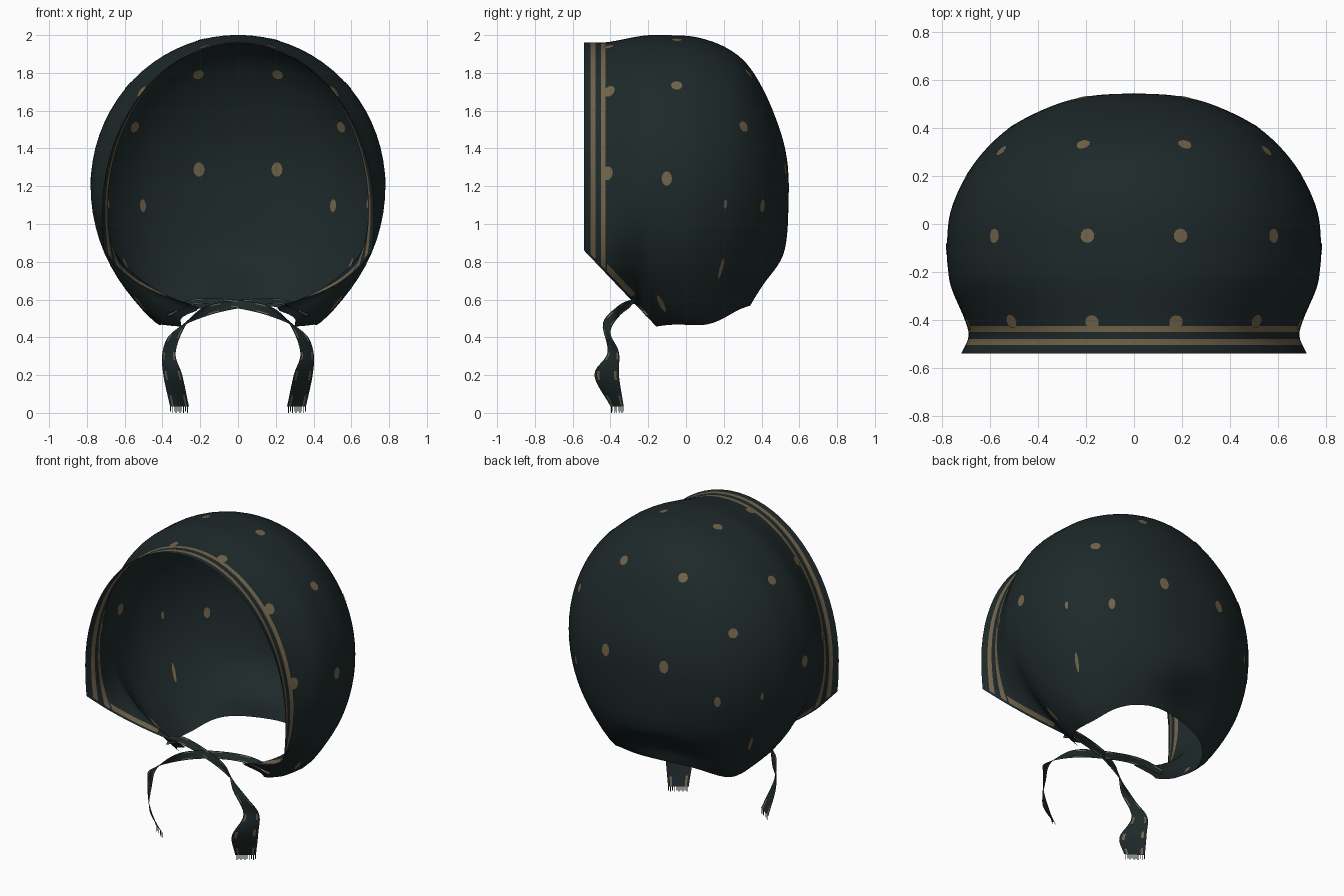
import bpy, bmesh, math
from mathutils import Vector
from mathutils.bvhtree import BVHTree

cube = bpy.data.objects.get("Cube")
if cube:
    bpy.data.objects.remove(cube, do_unlink=True)


def material(name, rgb):
    mat = bpy.data.materials.new(name)
    mat.use_nodes = True
    mat.diffuse_color = (*rgb, 1)
    bsdf = mat.node_tree.nodes["Principled BSDF"]
    bsdf.inputs["Base Color"].default_value = (*rgb, 1)
    bsdf.inputs["Roughness"].default_value = 0.9
    return mat


MATERIALS = [material("dark_teal_cloth", (.013, .022, .023)),
             material("tan_print", (.165, .126, .069))]


def finish(bm, name):
    mesh = bpy.data.meshes.new(name)
    bm.to_mesh(mesh)
    bm.free()
    obj = bpy.data.objects.new(name, mesh)
    bpy.context.collection.objects.link(obj)
    for mat in MATERIALS:
        mesh.materials.append(mat)
    for poly in mesh.polygons:
        poly.use_smooth = True
    return obj


def spline(points, steps):
    """Smooth path through points of any dimension."""
    pts = [Vector(p) for p in points]
    pts = [pts[0] * 2 - pts[1]] + pts + [pts[-1] * 2 - pts[-2]]
    out = []
    for a, b, c, d in zip(pts, pts[1:], pts[2:], pts[3:]):
        for i in range(steps):
            t = i / steps
            out.append(b + (c - a) * (t / 2) + (a * 2 - b * 5 + c * 4 - d) * (t * t / 2)
                       + (b * 3 - a - c * 3 + d) * (t ** 3 / 2))
    return out + [pts[-2]]


def loft(bm, rows, closed=False):
    """Bridge rows of points with quads; returns faces with row and column."""
    grid = [[bm.verts.new(p) for p in row] for row in rows]
    n = len(grid[0])
    for i in range(len(grid) - 1):
        for j in range(n if closed else n - 1):
            k = (j + 1) % n
            yield bm.faces.new((grid[i][j], grid[i][k], grid[i + 1][k], grid[i + 1][j])), i, j


# Hood sections from rim to back: y, half width, top, widest height, bottom
SECTIONS = [(-.54, .72, 1.96, 1.06, -.2), (-.47, .69, 1.96, 1.08, .15),
            (-.4, .705, 1.965, 1.12, .42), (-.27, .76, 1.99, 1.17, .54),
            (-.19, .775, 2, 1.2, .43), (-.1, .78, 2, 1.2, .36), (.05, .765, 1.99, 1.2, .37),
            (.2, .7, 1.94, 1.2, .42), (.32, .61, 1.85, 1.2, .52), (.42, .49, 1.69, 1.2, .63),
            (.5, .32, 1.49, 1.2, .77), (.535, .17, 1.34, 1.2, .94), (.545, 0, 1.2, 1.2, 1.2)]
SIDES = 72


def section(y, w, top, middle, bottom):
    ring = []
    for j in range(SIDES):
        a = math.tau * j / SIDES
        height = top - middle if math.cos(a) > 0 else middle - bottom
        ring.append((w * math.sin(a), y, middle + height * math.cos(a)))
    return ring


def bump(value, centre, width):
    return math.exp(-((value - centre) / width) ** 2)


hood = bmesh.new()
list(loft(hood, [section(*s) for s in spline(SECTIONS, 5)], closed=True))
bmesh.ops.remove_doubles(hood, verts=hood.verts, dist=0.0005)

# Tucked hollow at the nape
for v in hood.verts:
    if v.co.y > .1:
        v.co.y -= .09 * bump(v.co.x, -.12, .24) * bump(v.co.z, .66, .11)


def slice_hood(point, normal, remove=False):
    bmesh.ops.bisect_plane(hood, geom=hood.verts[:] + hood.edges[:] + hood.faces[:],
                           plane_co=point, plane_no=normal, clear_inner=remove)


# Cut the cheek edges and the neck opening
RIM = Vector((0, -.54, .86))
CHEEK = Vector((0, 1.05, 1)).normalized()
slice_hood(RIM, CHEEK, True)
slice_hood(Vector((0, -.15, .46)), Vector((0, -.22, 1)), True)

# Printed bands along the rim and a short one on each cheek edge
RIM_BANDS = [(.035, .06), (.09, .115)]
CHEEK_BAND = (.012, .04)
BACKWARD = Vector((0, 1, 0))
for edge in sum(RIM_BANDS, ()):
    slice_hood(RIM + BACKWARD * edge, BACKWARD)
for edge in CHEEK_BAND:
    slice_hood(RIM + CHEEK * edge, CHEEK)
for face in hood.faces:
    middle = face.calc_center_median()
    offset = middle - RIM
    d_rim, d_cheek = offset.dot(BACKWARD), offset.dot(CHEEK)
    on_rim = any(lo < d_rim < hi for lo, hi in RIM_BANDS) and d_cheek > CHEEK_BAND[0]
    on_cheek = CHEEK_BAND[0] < d_cheek < CHEEK_BAND[1] and .63 < middle.z < .77
    face.material_index = int(on_rim or on_cheek)

# Side lobes sag below the nape
for v in hood.verts:
    v.co.z -= .05 * bump(abs(v.co.x), .42, .17) * bump(v.co.y, .12, .16) * bump(v.co.z, .53, .15)
bmesh.ops.recalc_face_normals(hood, faces=hood.faces)
surface = BVHTree.FromBMesh(hood)
finish(hood, "hood")

# Printed dots on both sides of the cloth, mirrored left to right
ROUND = (.03, .03)
DOTS = [((.2, -.05, 2), ROUND), ((.59, -.05, 1.74), ROUND), ((.21, .33, 1.79), ROUND),
        ((.56, .31, 1.52), ROUND), ((.21, .53, 1.29), (.03, .04)),
        ((.49, .39, 1.1), (.02, .035)), ((.77, -.1, 1.24), (.028, .038)),
        ((.73, .22, 1.1), (.01, .025)), ((.64, .2, .73), (.01, .06)),
        ((.52, -.13, .58), (.016, .06)), ((.7, -.42, 1.27), (.03, .038)),
        ((.53, -.42, 1.72), (.03, .035)), ((.18, -.42, 1.96), ROUND)]
CENTRE = Vector((0, 0, 1.2))
dots = bmesh.new()
for target, (wide, tall) in DOTS:
    for side in (1, -1):
        aim = Vector((side * target[0], *target[1:])) - CENTRE
        hit, normal, _, _ = surface.ray_cast(CENTRE, aim.normalized())
        if hit is None:
            continue
        across = normal.cross(Vector((0, 0, 1))).normalized()
        up = across.cross(normal)
        points = [hit]
        for k in range(10):
            a = math.tau * k / 10
            p = hit + across * math.cos(a) * wide + up * math.sin(a) * tall
            points.append(surface.find_nearest(p)[0])
        for face_side in (1, -1):
            vs = [dots.verts.new(p + (p - CENTRE).normalized() * .004 * face_side)
                  for p in points]
            for k in range(1, 11):
                f = dots.faces.new((vs[0], vs[k], vs[k % 10 + 1])[::face_side])
                f.material_index = 1
finish(dots, "printed_dots")

# Ribbon ties: centre line with the half-width vector at each point
TIE = [(.37, -.19, .53, 0, .02, .02), (.22, -.25, .59, 0, .02, .015),
       (0, -.3, .575, 0, .01, .022), (-.18, -.36, .535, .01, 0, .03),
       (-.31, -.42, .45, .04, -.02, .025), (-.365, -.385, .32, .035, -.03, 0),
       (-.345, -.42, .2, .05, -.065, 0), (-.31, -.365, .035, .05, -.035, 0)]
COLUMNS = 10


def tie(name, side):
    bm = bmesh.new()
    rows = []
    for x, y, z, wx, wy, wz in spline(TIE, 6):
        y += side * .008 * max(0, 1 - abs(x) / .2)
        row = []
        for j in range(COLUMNS + 1):
            t = 2 * j / COLUMNS - 1
            row.append(Vector((side * (x + wx * t), y + wy * t, z + wz * t)))
        rows.append(row)
    for face, i, j in loft(bm, rows):
        face.material_index = int(j in (1, COLUMNS - 2) and i % 5 < 2)
    # Frayed threads at the loose end
    first, last = rows[-1][0], rows[-1][-1]
    step = (last - first) / 10
    for k in range(10):
        p = first + step * k
        drop = Vector((0, 0, -.035 if k % 2 else -.028))
        corners = (p, p + step * .45, p + step * .45 + drop, p + drop)
        bm.faces.new([bm.verts.new(c) for c in corners])
    return finish(bm, name)


tie("left_tie", 1)
tie("right_tie", -1)
